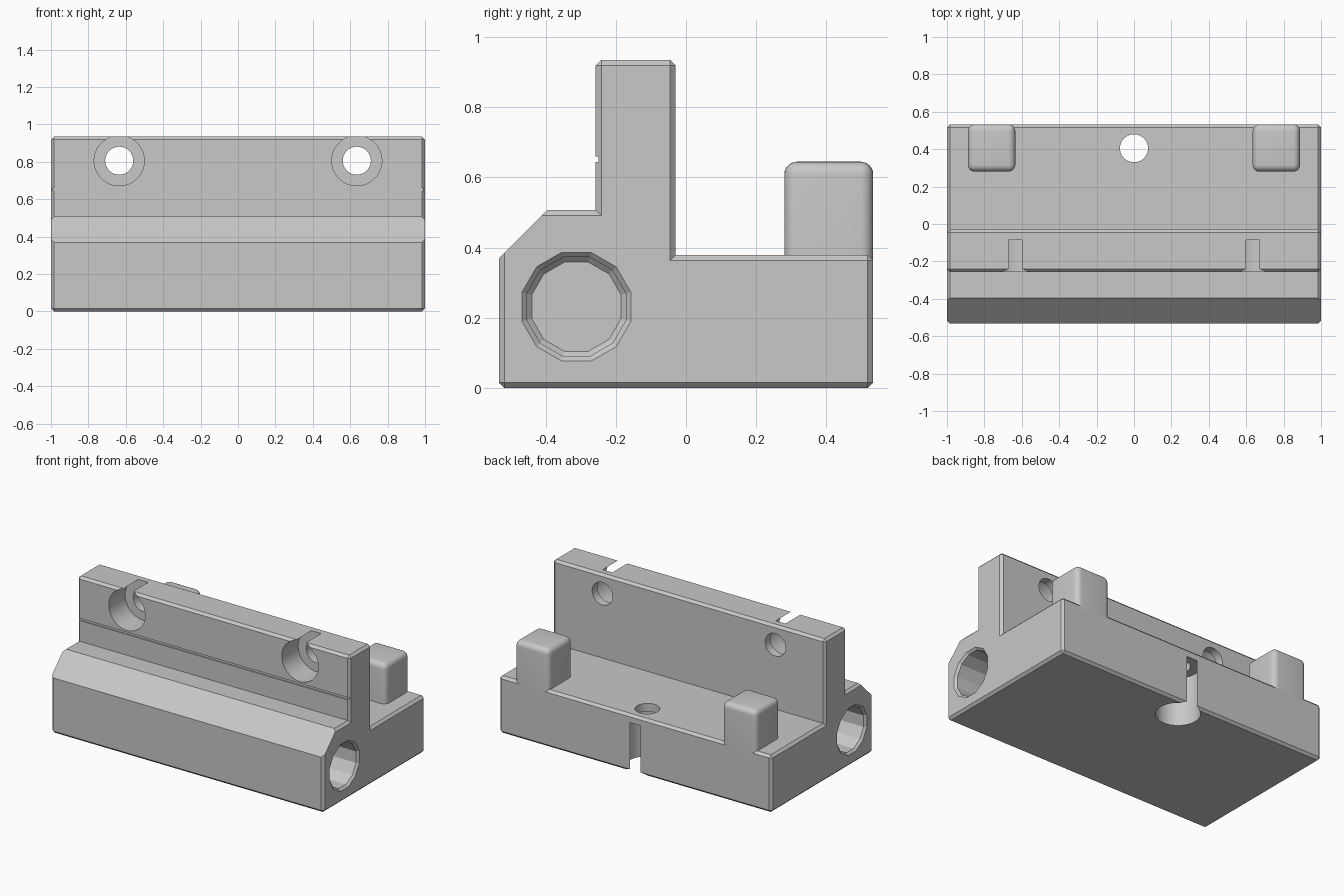
import bpy, bmesh
from math import radians, cos, sin, pi
from mathutils import Vector, Matrix

cube = bpy.data.objects.get("Cube")
if cube:
    bpy.data.objects.remove(cube, do_unlink=True)

GREY = (0.58, 0.58, 0.58, 1)
grey = bpy.data.materials.new("plain grey")
grey.use_nodes = True
grey.diffuse_color = GREY
grey.node_tree.nodes["Principled BSDF"].inputs["Base Color"].default_value = GREY

CHAMFER = 0.016
BACK = 0.533


def make_object(name, bm):
    bmesh.ops.recalc_face_normals(bm, faces=bm.faces)
    mesh = bpy.data.meshes.new(name)
    bm.to_mesh(mesh)
    bm.free()
    mesh.materials.append(grey)
    obj = bpy.data.objects.new(name, mesh)
    bpy.context.collection.objects.link(obj)
    return obj


def activate(obj):
    bpy.ops.object.select_all(action='DESELECT')
    obj.select_set(True)
    bpy.context.view_layer.objects.active = obj


def lathe(name, rings, sides, matrix):
    """Closed solid of revolution about local z from (height, radius) rings."""
    bm = bmesh.new()
    loops = []
    for height, radius in rings:
        angles = [2 * pi * (i + 0.5) / sides for i in range(sides)]
        loops.append([bm.verts.new((radius * cos(a), radius * sin(a), height)) for a in angles])
    for low, high in zip(loops, loops[1:]):
        for i in range(sides):
            j = (i + 1) % sides
            bm.faces.new((low[i], low[j], high[j], high[i]))
    bm.faces.new(loops[0])
    bm.faces.new(loops[-1])
    bm.transform(matrix)
    return make_object(name, bm)


def cut(target, cutter):
    cutter.hide_render = True
    mod = target.modifiers.new("cut", 'BOOLEAN')
    mod.operation = 'DIFFERENCE'
    mod.solver = 'EXACT'
    mod.object = cutter
    activate(target)
    bpy.ops.object.modifier_apply(modifier=mod.name)
    bpy.data.objects.remove(cutter, do_unlink=True)


def chamfered_prism(name, profile):
    """Extrude a right-angled (y, z) profile along x, chamfering every outer edge."""
    bm = bmesh.new()
    pts = [Vector(p) for p in profile]
    n = len(pts)
    sections = []
    for side in (-1, 1):
        rim, cap = [], []
        for i, p in enumerate(pts):
            d_in = (p - pts[i - 1]).normalized()
            d_out = (pts[(i + 1) % n] - p).normalized()
            inward = Vector((-d_in.y - d_out.y, d_in.x + d_out.x))
            convex = d_in.cross(d_out) > 0
            corner = [p - d_in * CHAMFER, p + d_out * CHAMFER] if convex else [p]
            rim.append([bm.verts.new((side * (1 - CHAMFER), q.x, q.y)) for q in corner])
            q = p + inward * CHAMFER
            cap.append(bm.verts.new((side, q.x, q.y)))
        bm.faces.new(cap)
        for i in range(n):
            j = (i + 1) % n
            bm.faces.new((cap[i], cap[j], rim[j][0], rim[i][-1]))
            if len(rim[i]) == 2:
                bm.faces.new((cap[i], rim[i][0], rim[i][1]))
        sections.append([v for corner in rim for v in corner])
    left, right = sections
    for i in range(len(left)):
        j = (i + 1) % len(left)
        bm.faces.new((left[i], left[j], right[j], right[i]))
    return make_object(name, bm)


# Main body: base, front shelf and upright wall
body = chamfered_prism("main_body", [
    (-BACK, 0), (BACK, 0), (BACK, 0.379), (-0.03, 0.379),
    (-0.03, 0.935), (-0.257, 0.935), (-0.257, 0.507), (-BACK, 0.507)])

# Square bars along x cut the sloped front edge and the fine wall groove
along_x = Matrix.Rotation(radians(90), 4, 'Y')
tilt = Matrix.Rotation(radians(45), 4, 'X')
cut(body, lathe("slope_cutter", [(-1.1, 0.17), (1.1, 0.17)], 4,
                Matrix.Translation((0, -0.549, 0.523)) @ tilt @ along_x))
cut(body, lathe("groove_cutter", [(-1.1, 0.011), (1.1, 0.011)], 4,
                Matrix.Translation((0, -0.257, 0.652)) @ along_x))

# Counterbored bolt holes: two through the wall, one up through the base
bore = [(-0.1, 0.134), (0.172, 0.134), (0.172, 0.075), (0.5, 0.075)]
into_wall = Matrix.Rotation(radians(-90), 4, 'X')
for x in (-0.635, 0.635):
    cut(body, lathe("wall_hole_cutter", bore, 48,
                    Matrix.Translation((x, -0.257, 0.806)) @ into_wall))
base_bore = [(-0.1, 0.134), (0.325, 0.134), (0.325, 0.075), (0.5, 0.075)]
cut(body, lathe("base_hole_cutter", base_bore, 48, Matrix.Translation((0, 0.405, 0))))

# Twelve-sided blind sockets in both ends
socket = [(h, r / cos(pi / 12)) for h, r in
          ((1.02, 0.175), (0.986, 0.141), (0.6, 0.141), (0.586, 0.127))]
for side in (-1, 1):
    cut(body, lathe("socket_cutter", socket, 12, Matrix.Translation((0, -0.312, 0.232))
                    @ Matrix.Rotation(radians(90 * side), 4, 'Y')))
activate(body)
bpy.ops.object.shade_smooth_by_angle(angle=radians(20))

# Rounded posts on the back corners
for name, x in (("right_post", -0.761), ("left_post", 0.761)):
    bm = bmesh.new()
    bmesh.ops.create_cube(bm, size=1, matrix=Matrix.Translation((x, BACK - 0.1265, 0.495))
                          @ Matrix.Diagonal((0.253, 0.253, 0.3, 1)))
    rounded = [e for e in bm.edges if max(v.co.z for v in e.verts) > 0.5]
    bmesh.ops.bevel(bm, geom=rounded, offset=0.036, segments=6, profile=0.5, affect='EDGES')
    post = make_object(name, bm)
    activate(post)
    bpy.ops.object.shade_smooth_by_angle(angle=radians(30))
